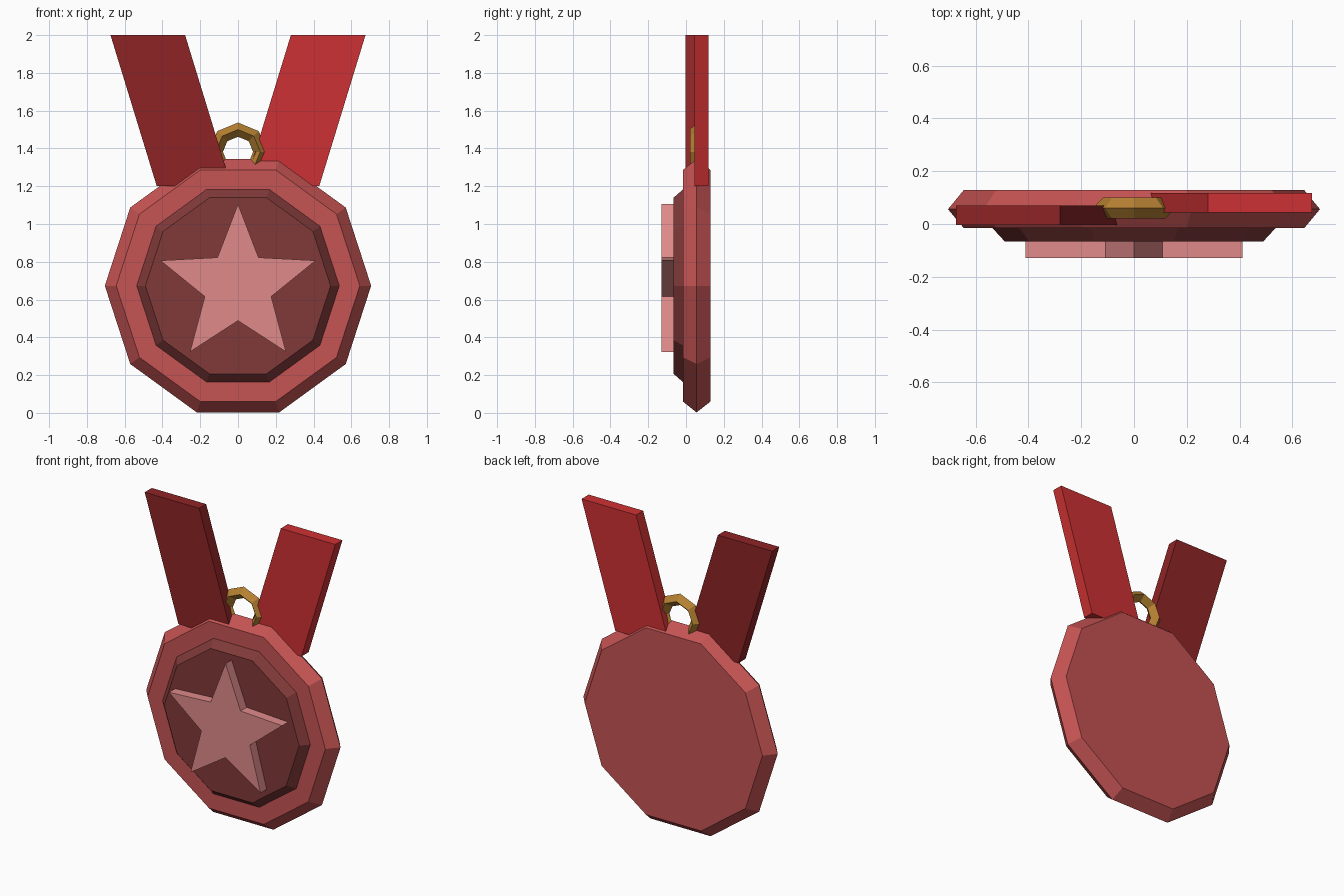
import bpy, bmesh, math
from mathutils import Matrix

cube = bpy.data.objects.get("Cube")
if cube:
    bpy.data.objects.remove(cube)

CENTRE_Z = 0.673


def material(name, rgb):
    """Flat material from an sRGB 0-255 colour."""
    lin = [((c / 255 + 0.055) / 1.055) ** 2.4 for c in rgb] + [1]
    mat = bpy.data.materials.new(name)
    mat.use_nodes = True
    mat.diffuse_color = lin
    mat.node_tree.nodes["Principled BSDF"].inputs["Base Color"].default_value = lin
    return mat


rose = material("rose red", (197, 83, 83))
maroon = material("dark maroon", (129, 57, 57))
pink = material("light pink", (224, 138, 138))
red = material("ribbon red", (206, 49, 51))
dark_red = material("ribbon dark red", (142, 36, 38))
gold = material("gold", (182, 129, 50))


def finish(name, bm, mat):
    bmesh.ops.recalc_face_normals(bm, faces=bm.faces)
    mesh = bpy.data.meshes.new(name)
    bm.to_mesh(mesh)
    bm.free()
    mesh.materials.append(mat)
    obj = bpy.data.objects.new(name, mesh)
    bpy.context.collection.objects.link(obj)
    return obj


def loft(name, sections, mat):
    """Join matching outlines, each (y, [(x, z), ...]), and cap both ends."""
    bm = bmesh.new()
    rings = [[bm.verts.new((x, y, z)) for x, z in pts] for y, pts in sections]
    n = len(rings[0])
    for a, b in zip(rings, rings[1:]):
        for i in range(n):
            j = (i + 1) % n
            bm.faces.new((a[i], a[j], b[j], b[i]))
    bm.faces.new(rings[0])
    bm.faces.new(rings[-1])
    return finish(name, bm, mat)


def polygon(radii, count, start=0):
    """Points around the medal centre, cycling through the given radii."""
    pts = []
    for i in range(count):
        a = start + math.tau * i / count
        r = radii[i % len(radii)]
        pts.append((r * math.cos(a), CENTRE_Z + r * math.sin(a)))
    return pts


# Ten-sided medal body with a pointed rim
loft("medal_disc", [(-0.016, polygon([0.645], 10)),
                    (0.056, polygon([0.705], 10)),
                    (0.129, polygon([0.645], 10))], rose)

# Raised bevelled centre plate
loft("centre_plate", [(-0.066, polygon([0.49], 10)),
                      (-0.012, polygon([0.54], 10))], maroon)

# Five-pointed star
star = polygon([0.432, 0.185], 10, math.pi / 2)
loft("star", [(-0.129, star), (-0.06, star)], pink)

# Slanted ribbon straps, one in front of the other
for name, side, y0, y1, mat in (("left_ribbon", 1, 0.044, 0.118, red),
                                ("right_ribbon", -1, -0.003, 0.07, dark_red)):
    outline = [(side * x, z) for x, z in
               ((0.035, 1.2), (0.43, 1.2), (0.675, 2.0), (0.28, 2.0))]
    loft(name, [(y0, outline), (y1, outline)], mat)

# Eight-sided hanging ring with a diamond cross-section
bm = bmesh.new()
section = [bm.verts.new(p) for p in
           ((0, 0, 0.155), (0, -0.04, 0.118), (0, 0, 0.08), (0, 0.04, 0.118))]
edges = [bm.edges.new((section[i], section[(i + 1) % 4])) for i in range(4)]
bmesh.ops.spin(bm, geom=section + edges, cent=(0, 0, 0), axis=(0, 1, 0),
               angle=math.tau, steps=8, use_merge=True)
bmesh.ops.remove_doubles(bm, verts=bm.verts, dist=0.001)
bmesh.ops.transform(bm, matrix=Matrix.Translation((0, 0.06, 1.382)), verts=bm.verts)
finish("hanging_ring", bm, gold)
